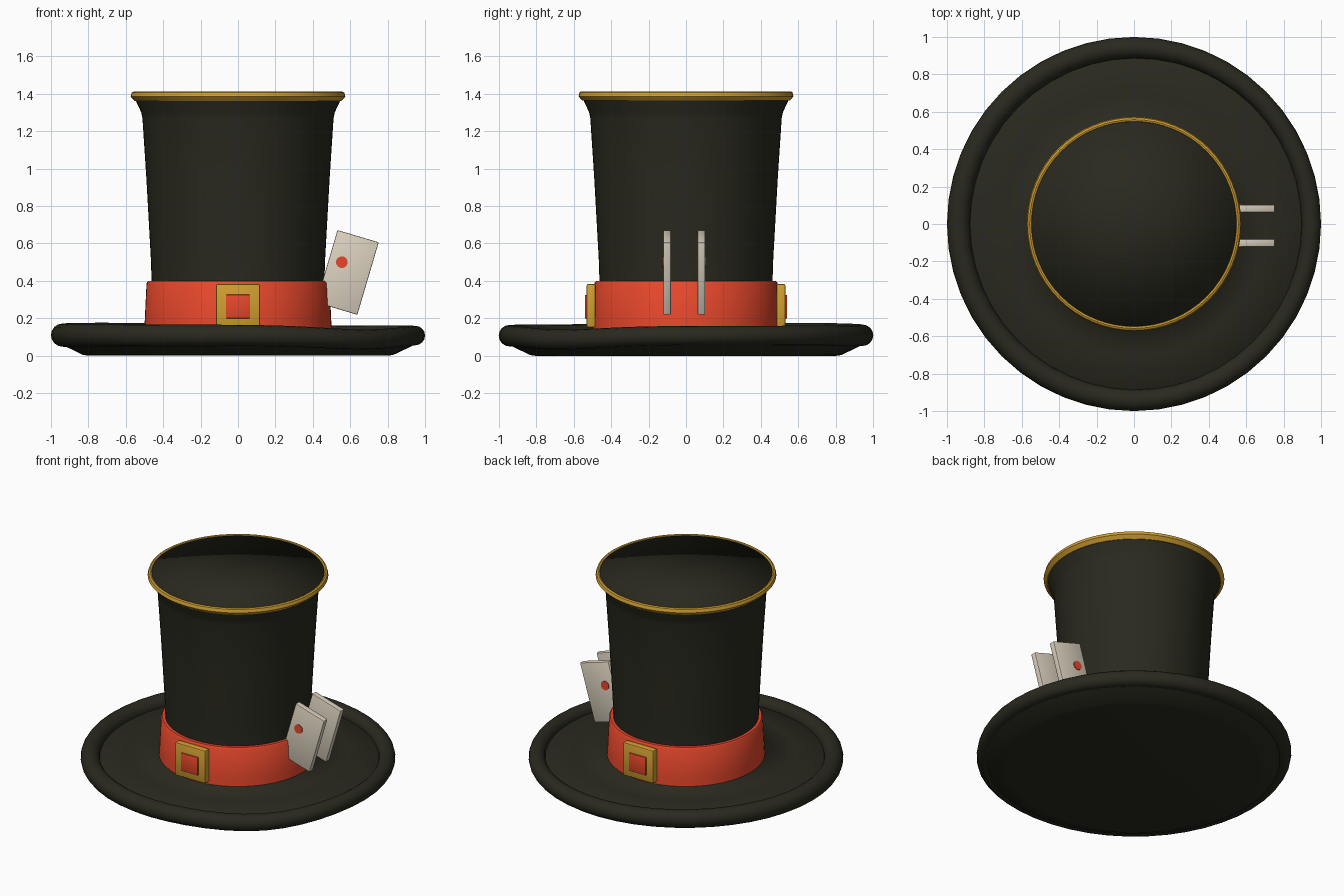
import bpy, bmesh, math
from mathutils import Matrix, Vector

cube = bpy.data.objects.get("Cube")
if cube:
    bpy.data.objects.remove(cube)


def material(name, rgb):
    m = bpy.data.materials.new(name)
    m.use_nodes = True
    m.diffuse_color = (*rgb, 1)
    bsdf = next(n for n in m.node_tree.nodes if n.type == 'BSDF_PRINCIPLED')
    bsdf.inputs["Base Color"].default_value = (*rgb, 1)
    bsdf.inputs["Roughness"].default_value = 0.8
    return m


FELT = material("dark felt", (0.022, 0.022, 0.0135))
RED = material("red ribbon", (0.85, 0.068, 0.026))
GOLD = material("gold trim", (0.64, 0.35, 0.032))
PAPER = material("card paper", (0.71, 0.64, 0.52))


def finish(name, bm, mat, angle=None):
    """Turn a bmesh into a named object; angle sets which edges stay sharp."""
    bmesh.ops.recalc_face_normals(bm, faces=bm.faces)
    mesh = bpy.data.meshes.new(name)
    bm.to_mesh(mesh)
    bm.free()
    mesh.materials.append(mat)
    ob = bpy.data.objects.new(name, mesh)
    bpy.context.collection.objects.link(ob)
    bpy.ops.object.select_all(action='DESELECT')
    ob.select_set(True)
    bpy.context.view_layer.objects.active = ob
    if angle is None:
        bpy.ops.object.shade_smooth()
    else:
        bpy.ops.object.shade_smooth_by_angle(angle=math.radians(angle))
    return ob


def lathe(name, profile, mat, angle=None, closed=False, segments=64):
    """Spin a list of (radius, height) points around z."""
    bm = bmesh.new()
    verts = [bm.verts.new((r, 0, z)) for r, z in profile]
    edges = [bm.edges.new(p) for p in zip(verts, verts[1:])]
    if closed:
        edges.append(bm.edges.new((verts[-1], verts[0])))
    bmesh.ops.spin(bm, geom=verts + edges, cent=(0, 0, 0), axis=(0, 0, 1),
                   angle=math.tau, steps=segments, use_duplicate=False)
    bmesh.ops.remove_doubles(bm, verts=bm.verts, dist=0.0005)
    return finish(name, bm, mat, angle)


def box(name, size, loc, mat, bevel, tilt=0):
    bm = bmesh.new()
    bmesh.ops.create_cube(bm, size=1)
    bmesh.ops.scale(bm, vec=size, verts=bm.verts)
    bmesh.ops.bevel(bm, geom=bm.edges[:], offset=bevel, segments=2,
                    profile=0.5, affect='EDGES')
    bmesh.ops.transform(bm, verts=bm.verts, matrix=Matrix.Translation(loc)
                        @ Matrix.Rotation(tilt, 4, 'Y'))
    return finish(name, bm, mat, 30)


def sag(ob):
    """Let the outer brim droop at its front left and lift slightly opposite."""
    for v in ob.data.vertices:
        turn = math.cos(math.atan2(v.co.y, v.co.x) + math.pi / 4)
        reach = min(1, max(0, (v.co.xy.length - 0.8) / 0.15))
        v.co.z += reach * (0.008 * max(0, -turn) ** 4 - 0.022 * max(0, turn) ** 12)


# Crown: softly shaded right over its flat top
lathe("crown", [(0.462, 0.13), (0.462, 0.40), (0.466, 0.52), (0.490, 0.95),
                (0.511, 1.27), (0.517, 1.30), (0.545, 1.36), (0.556, 1.404),
                (0, 1.404)], FELT)

# Gold trim around the top edge
lathe("crown_trim", [(0.54, 1.364), (0.552, 1.362), (0.574, 1.385),
                     (0.568, 1.407), (0.558, 1.412), (0.549, 1.409),
                     (0.547, 1.40)], GOLD, 40, closed=True)

# Brim: shallow dish that turns up inside the ribbon, with a flat underside
sag(lathe("brim", [(0.47, 0.20), (0.47, 0.137), (0.70, 0.126), (0.90, 0.110),
                   (0.955, 0.065), (0.91, 0.042), (0.83, 0.004), (0.80, 0),
                   (0, 0)], FELT, 100, segments=48))

# Rolled brim edge, a little fatter on one side
bm = bmesh.new()
around, across, fat = 48, 16, 0.057
rings = []
for i in range(around):
    a = math.tau * i / around
    rad = fat - 0.005 * math.cos(a)
    ring = []
    for j in range(across):
        b = math.tau * j / across
        r = 1 - rad + rad * math.cos(b)
        ring.append(bm.verts.new((r * math.cos(a), r * math.sin(a),
                                  0.108 + rad * math.sin(b))))
    rings.append(ring)
for i in range(around):
    p, q = rings[i], rings[(i + 1) % around]
    for j in range(across):
        k = (j + 1) % across
        bm.faces.new((p[j], q[j], q[k], p[k]))
sag(finish("brim_roll", bm, FELT))

# Ribbon band
lathe("ribbon_band", [(0.46, 0.13), (0.502, 0.13), (0.499, 0.18),
                      (0.489, 0.388), (0.481, 0.399), (0.46, 0.40)],
      RED, 50, closed=True)

# Buckles on front and back, and one card beside each on the left
for side, y in (("front", -1), ("back", 1)):
    box(side + "_buckle", (0.236, 0.048, 0.232), (0, y * 0.507, 0.268), GOLD, 0.01)
    box(side + "_buckle_center", (0.13, 0.03, 0.126), (0, y * 0.525, 0.263), RED, 0.004)

    card_y = -0.101 if y < 0 else 0.082
    box(side + "_card", (0.23, 0.04, 0.404), (0.585, card_y, 0.445), PAPER, 0.005,
        tilt=0.287)

    # Round pip on the outer face of the card
    bm = bmesh.new()
    bmesh.ops.create_cone(bm, cap_ends=True, segments=24, radius1=0.031,
                          radius2=0.031, depth=0.008)
    bmesh.ops.transform(bm, verts=bm.verts,
                        matrix=Matrix.Translation(Vector((0.555, card_y + y * 0.021, 0.5)))
                        @ Matrix.Rotation(math.pi / 2, 4, 'X'))
    finish(side + "_card_pip", bm, RED, 30)
